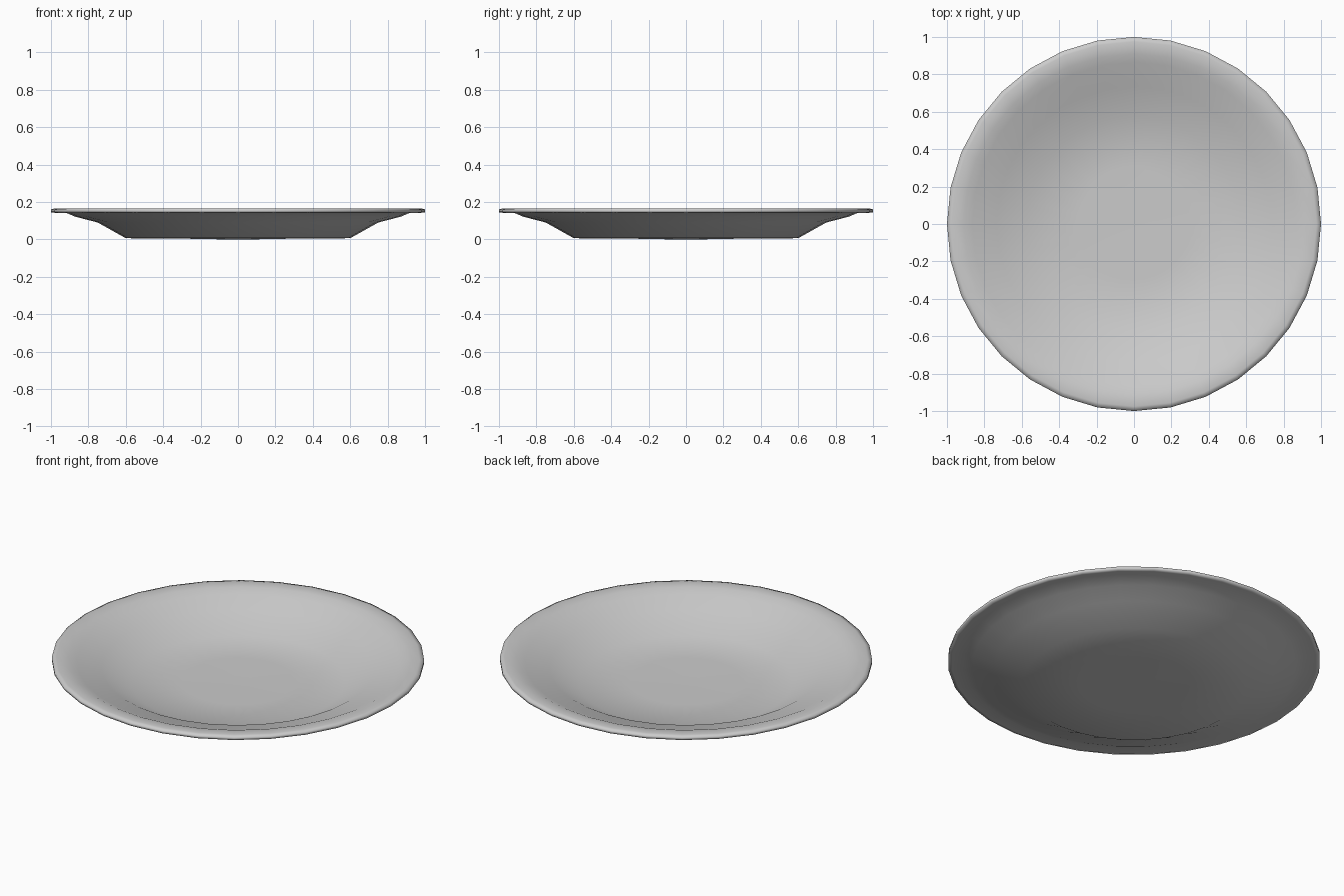
import bpy, bmesh, math

if "Cube" in bpy.data.objects:
    bpy.data.objects.remove(bpy.data.objects["Cube"])

SEGMENTS = 32

# Plate cross-section (radius, height): underside outwards, then top inwards
profile = [
    (0.09, 0.0), (0.30, 0.004), (0.60, 0.006), (0.75, 0.09), (0.87, 0.121),
    (0.915, 0.14), (0.98, 0.142), (1.0, 0.145), (1.0, 0.16), (0.975, 0.166),
    (0.91, 0.162), (0.865, 0.142), (0.735, 0.110), (0.575, 0.028),
    (0.30, 0.025), (0.09, 0.021),
]

bm = bmesh.new()

# Spin the profile into rings
rings = []
for r, z in profile:
    rings.append([bm.verts.new((r * math.cos(2 * math.pi * i / SEGMENTS),
                                r * math.sin(2 * math.pi * i / SEGMENTS), z))
                  for i in range(SEGMENTS)])
for a, b in zip(rings, rings[1:]):
    for i in range(SEGMENTS):
        j = (i + 1) % SEGMENTS
        bm.faces.new((a[i], a[j], b[j], b[i]))

# Close the centre of the underside and the top
bm.faces.new(rings[0])
bm.faces.new(rings[-1])
bmesh.ops.recalc_face_normals(bm, faces=bm.faces)

mesh = bpy.data.meshes.new("plate")
bm.to_mesh(mesh)
bm.free()
plate = bpy.data.objects.new("plate", mesh)
bpy.context.collection.objects.link(plate)

# Smooth shading all over
for p in mesh.polygons:
    p.use_smooth = True
